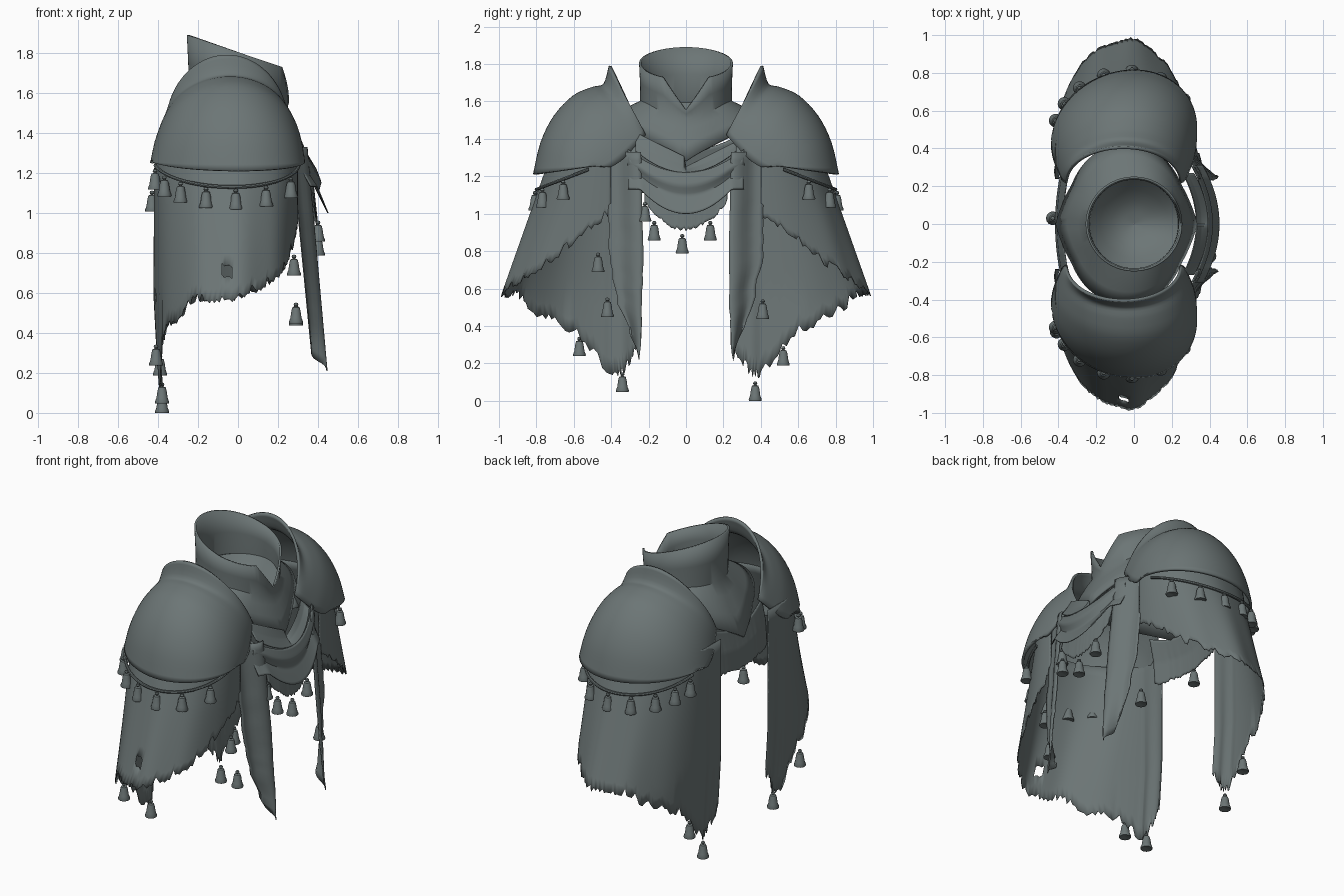
import bpy, math, random
from math import sin, cos, pi, radians

if "Cube" in bpy.data.objects:
    bpy.data.objects.remove(bpy.data.objects["Cube"])
random.seed(7)

mat = bpy.data.materials.new("slate grey")
mat.diffuse_color = (0.15, 0.18, 0.18, 1)
mat.use_nodes = True
mat.node_tree.nodes["Principled BSDF"].inputs["Base Color"].default_value = mat.diffuse_color


def finish(name, verts, faces, thick=0, angle=40):
    me = bpy.data.meshes.new(name)
    me.from_pydata(verts, [], faces)
    me.update()
    ob = bpy.data.objects.new(name, me)
    bpy.context.collection.objects.link(ob)
    me.materials.append(mat)
    bpy.ops.object.select_all(action='DESELECT')
    ob.select_set(True)
    bpy.context.view_layer.objects.active = ob
    bpy.ops.object.shade_smooth_by_angle(angle=radians(angle))
    if thick:
        m = ob.modifiers.new("thickness", 'SOLIDIFY')
        m.thickness, m.offset = thick, 0
    return ob


def grid(name, rows, thick=0.0, closed=False, angle=40, skip=None):
    n = len(rows[0])
    verts = [p for r in rows for p in r]
    faces = []
    for i in range(len(rows) - 1):
        for j in range(n if closed else n - 1):
            k = (j + 1) % n
            if skip and skip(verts[i * n + j]):
                continue
            faces.append((i * n + j, i * n + k, (i + 1) * n + k, (i + 1) * n + j))
    return finish(name, verts, faces, thick, angle)


def lerp_table(t, table):
    for (a, va), (b, vb) in zip(table, table[1:]):
        if t <= b:
            return va + (vb - va) * max(0, t - a) / (b - a)
    return table[-1][1]


def smooth_rows(keys, steps):
    # Catmull-Rom interpolation of the row parameters
    out = []
    for i in range(len(keys) - 1):
        p0, p1, p2, p3 = (keys[max(0, min(len(keys) - 1, i + d))] for d in (-1, 0, 1, 2))
        for s in range(steps):
            t = s / steps
            out.append([0.5 * (2 * b + (c - a) * t + (2 * a - 5 * b + 4 * c - d) * t * t
                        + (3 * b - a - 3 * c + d) * t ** 3) for a, b, c, d in zip(p0, p1, p2, p3)])
    return out + [list(keys[-1])]


def bell(x, y, z):
    prof = [(0, .062), (.009, .059), (.012, .05), (.006, .042), (.018, .038),
            (.023, .02), (.028, -.015), (.036, -.036), (.034, -.042), (0, -.036)]
    rows = [[(x + r * cos(2 * pi * j / 14), y + r * sin(2 * pi * j / 14), z + h)
             for j in range(14)] for r, h in prof]
    grid("bell", rows, closed=True, angle=50)


def rope(name, pts, r):
    rows = []
    for i, p in enumerate(pts):
        a, b = pts[max(0, i - 1)], pts[min(len(pts) - 1, i + 1)]
        dx, dy = b[0] - a[0], b[1] - a[1]
        d = math.hypot(dx, dy) or 1
        rows.append([(p[0] - dy / d * r * cos(t), p[1] + dx / d * r * cos(t), p[2] + r * sin(t))
                     for t in (2 * pi * k / 8 for k in range(8))])
    grid(name, rows, closed=True)


# Collar and gorget: tilted neck rim with front notch, flaring to a ridged, pointed rim
N = 72
rows = [[] for _ in range(6)]
floor = [[] for _ in range(5)]
for j in range(N):
    a = 2 * pi * j / N
    c, s = cos(a), sin(a)
    top = 1.805 - .35 * .245 * c
    if c > 0 and abs(s) < .5:
        top = 1.555 + (top - 1.555) * abs(s) / .5
    neck = 1.60 - .09 * max(0, c) ** 3
    top = max(top, neck + .02)
    rim = 1.28 + .22 * abs(s) ** .9
    rows[0].append((.25 * c, .245 * s, top))
    rows[1].append((.243 * c, .24 * s, (top + neck) / 2))
    rows[2].append((.24 * c, .24 * s, neck))
    for k, f in ((3, .3), (4, .65), (5, 1)):
        # pinch toward a point at front and back to form the centre ridges
        cc = c * (1 - .13 * f * min(1, abs(s) / .5) * abs(c))
        rows[k].append(((.24 + .13 * f) * cc - .04 * f, (.24 + .18 * f) * s,
                        neck + (rim - neck) * f ** 1.1))
    for k in range(5):
        q = 1 - k / 4.05
        floor[k].append((.24 * c * q, .24 * s * q, 1.43 + (neck - 1.43) * q * q))
grid("collar_gorget", rows, .012, True, 35)
grid("neck_lining", floor, 0, True, 60)

HEM = [(0, 1.0), (.08, .9), (.14, .79), (.2, .70), (.3, .62), (.4, .57), (.54, .56), (.62, .46),
       (.72, .37), (.8, .14), (.86, .13), (1, .3)]

for side in (-1, 1):
    # Pauldron: swinging arcs (centre y,z ; crown y,z ; half width), with raised inner lip
    keys = [(.22, 1.42, .405, 1.79, .30), (.235, 1.40, .435, 1.69, .32), (.29, 1.34, .50, 1.67, .345),
            (.34, 1.29, .60, 1.625, .365), (.39, 1.255, .70, 1.52, .375),
            (.42, 1.25, .77, 1.38, .378), (.45, 1.26, .81, 1.21, .378)]
    prows = []
    for n, (cy, cz, sy, sz, w) in enumerate(smooth_rows(keys, 4)):
        r = []
        for j in range(41):
            t = -pi / 2 + pi * j / 40
            u = max(0, cos(t)) ** .97
            # crown leans forward toward the outer rim
            lean = .055 * n / 24 * cos(t)
            r.append((-.055 + w * sin(t) + lean, side * (cy + (sy - cy) * u), cz + (sz - cz) * u))
        prows.append(r)
    grid("pauldron", prows, .016)

    # Sagging bell cord below the pauldron
    def cord(t):
        return (-.06 + .365 * sin(t) + .03 * cos(t), side * (.46 + .34 * cos(t)), 1.26 - .13 * cos(t))
    rope("bell_cord", [cord(radians(d)) for d in range(-80, 81, 5)], .009)
    for d in (-76, -60, -42, -20, 3, 28, 56):
        x, y, z = cord(radians(d))
        bell(x * 1.02, y * 1.01, z - .07)

    # Shoulder cape: wraps front, side and back with a ragged hem
    M, K = 110, 14
    crow = [[] for _ in range(K + 1)]
    for j in range(M + 1):
        u = j / M
        hem = lerp_table(u, HEM) + random.choice((0, .01, .03, .05, .015)) - .015
        fold = .008 * sin(u * 38)
        for i in range(K + 1):
            z = 1.36 + (hem - 1.36) * i / K
            R = .76 + (1.2 - max(z, .5)) * .345
            if u < .8:
                a = pi / 2 - pi * u / .8
                x = -.06 + .355 * sin(a) + .03 * cos(a)
                y = .40 + (R + fold * i / K - .40) * max(0, cos(a)) ** .95
            else:
                x, y = -.415 + fold * i / K, .40 - .16 * (u - .8) / .2
            crow[i].append((x + (.06 * max(0, .6 - z) if u > .7 else 0), side * y, z))
    # small tear on the -y side
    grid("shoulder_cape", crow, .006,
         skip=lambda p: p[1] < -.8 and abs(p[0] + .05) + 1.2 * abs(p[2] - .72) < .045)

    # Long front strip, tapering to a ragged point
    srow = []
    for i in range(25):
        t = i / 24
        z = 1.33 - 1.12 * t
        outer = lerp_table(t, [(0, .42), (.55, .41), (.8, .36), (1, .27)]) + random.uniform(-.012, .012) * t
        inner = lerp_table(t, [(0, .24), (.5, .23), (.8, .235), (1, .25)]) + random.uniform(-.006, .006) * t
        srow.append([(.345 + .1 * t - .085 * f + .012 * sin(f * 7), side * (inner + (outer - inner) * f),
                      z + .1 * t * f) for f in (k / 8 for k in range(9))])
    grid("front_strip", srow, .006)


def centre_cloth(name, keys, half, bow, top, hem, jag=0.0):
    # keys: depth x at fraction down the cloth; top and hem heights depend on y
    r = []
    n = 44
    js = [random.uniform(-jag, jag) for _ in range(n + 1)]
    for i in range(17):
        t = i / 16
        line = []
        for j in range(n + 1):
            y = half * (-1 + 2 * j / n)
            zt, zh = top(y), hem(y) + js[j]
            line.append((lerp_table(t, keys) - bow * y * y, y, zt + (zh - zt) * t))
        r.append(line)
    grid(name, r, .006)


# Draped chest scarf in layers, and short back cloth
centre_cloth("cowl_fold", [(0, .33), (.5, .355), (1, .39)], .27, 1.0,
             lambda y: 1.27 + .5 * abs(y) + (.03 if y < 0 else -.02), lambda y: 1.22 + 1.6 * y * y)
centre_cloth("chest_scarf", [(0, .39), (.3, .415), (.55, .40), (1, .45)], .31, .9,
             lambda y: 1.22 + 1.3 * min(.12, y * y), lambda y: 1.0 + 2.2 * min(.06, y * y))
centre_cloth("under_scarf", [(0, .37), (1, .40)], .22, .7,
             lambda y: 1.2, lambda y: .915 + 3.2 * y * y, .012)
centre_cloth("back_cloth", [(0, -.375), (.5, -.405), (1, -.415)], .27, -.4,
             lambda y: 1.34 + y * y, lambda y: 1.10 + .3 * y * y, .01)

# Loose bells on the cloth tips
for p in ((.40, -.17, .9), (.40, -.02, .83), (.40, .13, .9), (.36, -.22, 1.0), (-.43, .03, 1.05),
          (-.41, -.57, .28), (-.38, -.34, .09), (-.38, .37, .042), (-.39, .52, .23),
          (.29, -.42, .49), (.29, .41, .48), (.28, -.47, .73)):
    bell(*p)
